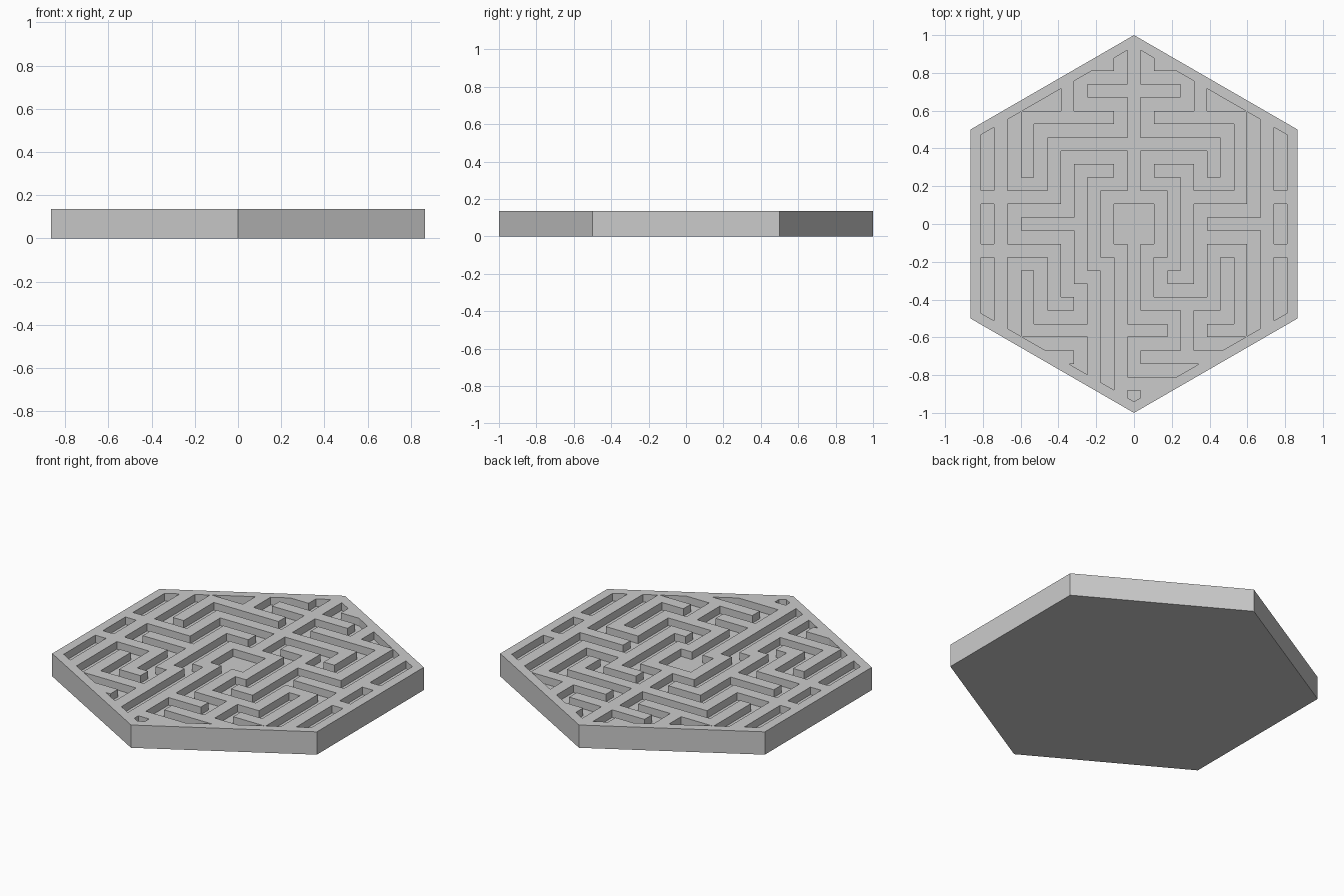
import bpy, bmesh, math
from mathutils import Vector

cube = bpy.data.objects.get("Cube")
if cube:
    bpy.data.objects.remove(cube, do_unlink=True)

HEIGHT, FLOOR, CELL = 0.135, 0.09, 0.0705
INNER = 0.814  # distance from centre to the inner side of the rim

# Corridors as paths through grid cells: both halves, left half, right half, middle
BOTH = [
    [(11, 3), (11, 7)], [(11, -1), (11, 1)], [(11, -7), (11, -3)],
    [(1, 13), (1, 11), (4, 11), (4, 9), (1, 9), (1, 7), (7, 7), (7, 3)],
    [(6, 9), (8, 9)], [(6, 10), (7, 10)],
    [(5, 5), (1, 5), (1, 3), (3, 3), (3, -3)],
    [(1, -1), (1, 1)],
]
WEST = [
    [(-9, 8), (-9, 3), (-7, 3)],
    [(-5, 5), (-5, 1), (-9, 1), (-9, -1), (-5, -1), (-5, -5), (-4, -5),
     (-4, -7), (-7, -7), (-7, -3), (-9, -3), (-9, -8)],
    [(-3, -3), (-2, -3), (-2, -12)],
    [(-8, -9), (-4, -9), (-4, -11), (-5, -11)],
]
EAST = [
    [(7, 3), (5, 3), (5, 5)],
    [(9, 8), (9, 1), (5, 1), (5, -1), (9, -1), (9, -8)],
    [(5, -1), (5, -5), (2, -5), (2, -3)],
    [(7, -3), (7, -7), (5, -7), (5, -9), (8, -9)],
]
MIDDLE = [
    [(0, 1), (0, -7), (3, -7), (3, -9), (0, -9), (0, -11), (5, -11)],
    [(0, -13), (0, -13)],
]


def path_cells(path):
    cells = set()
    for (a, b), (c, d) in zip(path, path[1:]):
        for i in range(min(a, c), max(a, c) + 1):
            for j in range(min(b, d), max(b, d) + 1):
                cells.add((i, j))
    return cells


def finish(bm, name):
    bmesh.ops.recalc_face_normals(bm, faces=bm.faces)
    mesh = bpy.data.meshes.new(name)
    bm.to_mesh(mesh)
    bm.free()
    obj = bpy.data.objects.new(name, mesh)
    bpy.context.collection.objects.link(obj)
    return obj


def extrude_up(bm, height):
    ext = bmesh.ops.extrude_face_region(bm, geom=bm.faces[:])
    verts = [g for g in ext["geom"] if isinstance(g, bmesh.types.BMVert)]
    bmesh.ops.translate(bm, verts=verts, vec=(0, 0, height))


# Hexagonal slab
bm = bmesh.new()
angles = [math.radians(90 + 60 * k) for k in range(6)]
bm.faces.new([bm.verts.new((math.cos(a), math.sin(a), 0)) for a in angles])
extrude_up(bm, HEIGHT)
slab = finish(bm, "maze_slab")

grey = bpy.data.materials.new("plain grey")
grey.use_nodes = True
grey.diffuse_color = (0.6, 0.6, 0.6, 1)
grey.node_tree.nodes["Principled BSDF"].inputs["Base Color"].default_value = (0.6, 0.6, 0.6, 1)
slab.data.materials.append(grey)

# Corridor cutter: grid cells trimmed to the hexagonal rim
mirrored = [[(-i, j) for i, j in path] for path in BOTH]
cells = set().union(*map(path_cells, BOTH + mirrored + WEST + EAST + MIDDLE))
bm = bmesh.new()
for i, j in sorted(cells):
    bm.faces.new([bm.verts.new(((i + u) * CELL, (j + v) * CELL, FLOOR))
                  for u, v in ((-.5, -.5), (.5, -.5), (.5, .5), (-.5, .5))])
bmesh.ops.remove_doubles(bm, verts=bm.verts[:], dist=0.001)
for k in range(6):
    a = math.radians(60 * k)
    normal = Vector((math.cos(a), math.sin(a), 0))
    bmesh.ops.bisect_plane(bm, geom=bm.verts[:] + bm.edges[:] + bm.faces[:],
                           plane_co=normal * INNER, plane_no=normal, clear_outer=True)
bmesh.ops.dissolve_limit(bm, angle_limit=0.01, verts=bm.verts[:], edges=bm.edges[:])
extrude_up(bm, HEIGHT)
cutter = finish(bm, "corridor_cutter")
cutter.hide_render = True

# Sink the corridors into the slab
cut = slab.modifiers.new("corridors", "BOOLEAN")
cut.operation = "DIFFERENCE"
cut.solver = "EXACT"
cut.object = cutter
bpy.context.view_layer.objects.active = slab
slab.select_set(True)
bpy.ops.object.modifier_apply(modifier=cut.name)
bpy.data.objects.remove(cutter, do_unlink=True)
